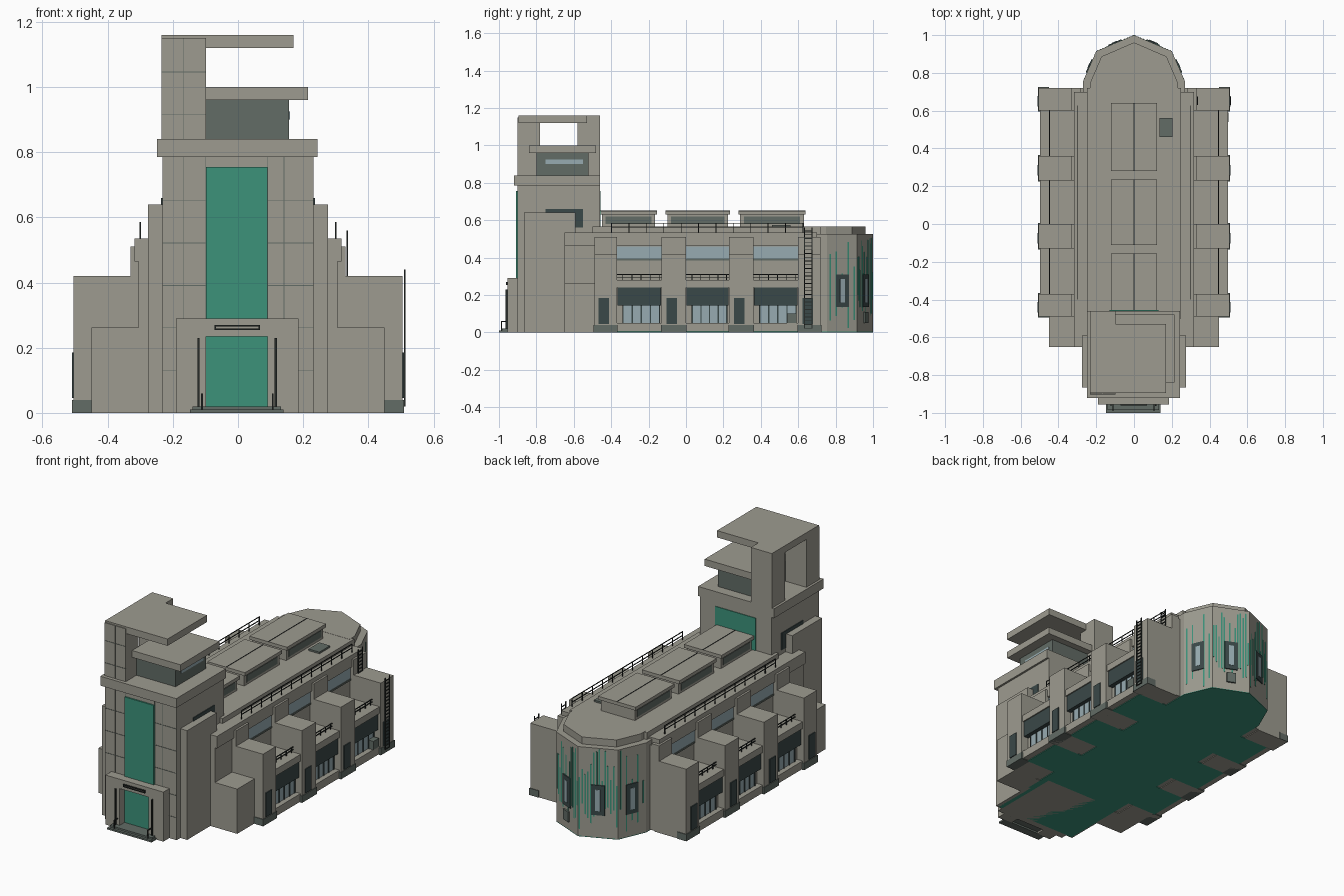
import bpy, bmesh, random
from mathutils import Matrix, Vector

random.seed(3)
cube = bpy.data.objects.get("Cube")
if cube:
    bpy.data.objects.remove(cube, do_unlink=True)


def material(name, r, g, b):
    m = bpy.data.materials.new(name)
    m.use_nodes = True
    m.diffuse_color = (r, g, b, 1)
    m.node_tree.nodes["Principled BSDF"].inputs["Base Color"].default_value = (r, g, b, 1)
    return m


concrete = material("concrete", .34, .33, .28)
green = material("green", .045, .29, .195)
slate = material("slate", .122, .15, .133)
frame = material("dark_frame", .042, .065, .065)
glass = material("pale_glass", .31, .41, .44)
iron = material("iron", .02, .025, .023)


def finish(name, bm, mat):
    bmesh.ops.recalc_face_normals(bm, faces=bm.faces)
    mesh = bpy.data.meshes.new(name)
    bm.to_mesh(mesh)
    bm.free()
    mesh.materials.append(mat)
    obj = bpy.data.objects.new(name, mesh)
    bpy.context.collection.objects.link(obj)
    return obj


def boxes(name, mat, *parts, mirror=False):
    """One object from boxes given as x, y and z ranges; mirror adds the other side."""
    bm = bmesh.new()
    for x, y, z in parts:
        for side in ((1, -1) if mirror else (1,)):
            low, high = Vector((x[0], y[0], z[0])), Vector((x[1], y[1], z[1]))
            mid = (low + high) / 2
            mid.x *= side
            size = Matrix.Diagonal((*(high - low), 1))
            bmesh.ops.create_cube(bm, size=1, matrix=Matrix.Translation(mid) @ size)
    return finish(name, bm, mat)


def prism(name, mat, outline, z0, z1):
    bm = bmesh.new()
    face = bm.faces.new([bm.verts.new((x, y, z0)) for x, y in outline])
    top = bmesh.ops.extrude_face_region(bm, geom=[face])["geom"]
    verts = [v for v in top if isinstance(v, bmesh.types.BMVert)]
    bmesh.ops.translate(bm, verts=verts, vec=(0, 0, z1 - z0))
    return finish(name, bm, mat)


def wall_plates(name, mat, plates, depth):
    """Thin upright plates on slanted walls: start, end, position, width, z range."""
    bm = bmesh.new()
    for p, q, t, w, z0, z1 in plates:
        p, q = Vector((*p, 0)), Vector((*q, 0))
        mid = p.lerp(q, t) + Vector((0, 0, (z0 + z1) / 2))
        turn = (q - p).to_track_quat('X', 'Z').to_matrix().to_4x4()
        bmesh.ops.create_cube(bm, size=1, matrix=Matrix.Translation(mid) @ turn
                              @ Matrix.Diagonal((w, depth, z1 - z0, 1)))
    return finish(name, bm, mat)


G = .004  # thickness of the floor and of thin plates
buttress = [(-.49, -.37), (-.13, 0), (.23, .36), (.6, .72)]
bays = [(a[1], b[0]) for a, b in zip(buttress, buttress[1:])]

# Hall, cornice and floor
boxes("floor", green, ((-.27, .27), (-.86, .72), (0, G)))
boxes("bay_floor", green, *[((.27, .46), b, (0, G)) for b in bays], mirror=True)
boxes("hall", concrete, ((-.305, .305), (-.65, .72), (G, .5)))
boxes("hall_roof", concrete, ((-.25, .25), (-.5, .72), (.5, .565)))
boxes("cornice", concrete, ((.2, .318), (-.65, .7), (.465, .535)), mirror=True)
boxes("front_wing", concrete, ((.27, .45), (-.65, -.49), (0, .262)), mirror=True)

# Buttresses with plinths and side doors
boxes("buttress", concrete, *[((.3, .505), b, (0, .42)) for b in buttress], mirror=True)
boxes("buttress_top", concrete, *[((.28, .33), b, (.42, .51)) for b in buttress], mirror=True)
boxes("plinth", slate, *[((.45, .509), (a - G, b + G), (0, .04)) for a, b in buttress], mirror=True)
doors = [((a + b) / 2 - .01) for a, b in buttress]
boxes("side_door", frame, *[((.5, .51), (m - .028, m + .028), (.045, .185)) for m in doors], mirror=True)

# Bays: wall, windows, shutters, balcony and rail
boxes("bay_wall", concrete, *[((.3, .46), b, (G, .25)) for b in bays], mirror=True)
boxes("balcony", concrete, *[((.3, .497), b, (.24, .28)) for b in bays], mirror=True)
boxes("bay_sill", concrete, *[((.45, .497), b, (G, .05)) for b in bays], mirror=True)
boxes("bay_window", glass, *[((.45, .466), (a + .03, b - .01), (.05, .145)) for a, b in bays], mirror=True)
boxes("shutter", frame, *[((.45, .49), (a + G, b - G), (.145, .24)) for a, b in bays], mirror=True)
mullions, rails, posts = [], [], []
for a, b in bays:
    for i in range(5):
        y = a + .03 + i * (b - a - .045) / 4
        mullions.append(((.46, .47), (y, y + .007), (.05, .145)))
        posts.append(((.445, .45), (y, y + G), (.28, .31)))
    rails += [((.445, .45), (a, b), (z, z + G)) for z in (.293, .308)]
boxes("bay_mullion", frame, *mullions, mirror=True)
boxes("balcony_rail", iron, *rails, *posts, mirror=True)
boxes("clerestory_window", glass, *[((.3, .309), b, (.395, .46)) for b in bays], mirror=True)
boxes("clerestory_sill", slate, *[((.3, .312), b, (.385, .395)) for b in bays], mirror=True)
boxes("service_unit", slate, ((.46, .5), (.54, .59), (.05, .1)))

# Roof rail, skylights and hatch
roof_posts = [((.298, .302), (y, y + G), (.53, .585)) for y in [-.4 + i * .093 for i in range(12)]]
roof_bars = [((.298, .302), (-.4, .627), (z, z + G)) for z in (.56, .582)]
boxes("roof_rail", iron, *roof_posts, *roof_bars, mirror=True)
lights = [(-.46, -.155), (-.11, .235), (.28, .64)]
boxes("skylight", concrete, *[((-.11, .11), (a + .01, b - .01), (.56, .635)) for a, b in lights])
boxes("skylight_lid", concrete, *[((-.122, .122), l, (.63, .65)) for l in lights])
boxes("skylight_pane", slate, *[((.1, .113), (a + .03, b - .03), (.58, .62)) for a, b in lights], mirror=True)
boxes("skylight_ridge", iron, *[((-.002, .002), l, (.645, .652)) for l in lights])
boxes("roof_hatch", slate, ((.135, .205), (.46, .56), (.56, .575)))

# Rounded rear end
half = [(.27, .70), (.27, .755), (.2, .915)]
outline = half + [(0, 1)] + [(-x, y) for x, y in reversed(half)]
inner = [(x * .86, .70 + (y - .70) * .87) for x, y in outline]
prism("apse_floor", green, outline, 0, G)
prism("apse", concrete, outline, G, .525)
prism("apse_roof", concrete, inner, .525, .566)
walls = list(zip(outline[1:], outline[2:]))[:4]
stripes = []
for k, (p, q) in enumerate(walls):
    n = 14 if k in (1, 2) else 5
    for i in range(n):
        low = random.uniform(.02, .2)
        stripes.append((p, q, (i + .5) / n, .008, low, random.uniform(.3, .52)))
wall_plates("apse_stripe", green, stripes, .003)
wall_plates("apse_window_frame", frame, [(p, q, .5, .075, .135, .31) for p, q in walls], .012)
wall_plates("apse_window", glass, [(p, q, .5, .028, .16, .285) for p, q in walls], .016)
wall_plates("apse_vent", slate, [(*walls[1], .5, .05, .05, .11)], .02)

# Tower with shoulders and cap
boxes("tower", concrete, ((-.232, .232), (-.9, -.46), (0, .79)))
boxes("tower_cap", concrete, ((-.248, .244), (-.92, -.46), (.785, .84)))
boxes("shoulder", concrete, ((.2, .276), (-.865, -.59), (0, .64)), mirror=True)
boxes("tower_side_window", frame, ((.22, .236), (-.75, -.55), (.56, .66)), mirror=True)
boxes("tower_front_panel", green, ((-.098, .09), (-.91, -.902), (.29, .755)))
boxes("tower_rear_panel", green, ((-.13, .13), (-.462, -.456), (.565, .755)))
seams = [((-.232, .232), (-.902, -.89), (z, z + .002)) for z in [.13 * i for i in range(1, 6)]]
seams += [((x, x + .002), (-.902, -.89), (0, .785)) for x in (-.167, -.101, .09, .14)]
boxes("tower_seam", slate, *seams)

# Lookout on top: two pillars, room and slabs
boxes("pillar", concrete, ((-.234, -.098), (-.9, -.78), (.84, 1.15)),
      ((-.234, -.098), (-.58, -.46), (.84, 1.16)))
boxes("pillar_seam", slate, ((-.167, -.165), (-.902, -.89), (.84, 1.15)),
      *[((-.234, -.098), (-.902, -.89), (z, z + .002)) for z in (.915, 1.045)])
boxes("lookout_room", slate, ((-.1, .156), (-.8, -.52), (.84, .96)))
boxes("lookout_window", glass, ((.15, .16), (-.75, -.55), (.9, .925)))
boxes("middle_slab", concrete, ((-.1, .215), (-.84, -.48), (.96, 1)))
boxes("top_slab", concrete, ((-.234, .17), (-.895, -.53), (1.12, 1.16)))

# Entrance: portal, door, sign frame, steps and handrails
boxes("portal", concrete, ((-.19, -.098), (-.955, -.89), (0, .29)),
      ((.09, .185), (-.955, -.89), (0, .29)), ((-.1, .092), (-.955, -.89), (.235, .29)))
boxes("entrance_door", green, ((-.1, .092), (-.91, -.902), (.02, .235)))
sign = [((-.072, .068), (-.962, -.95), (z, z + .005)) for z in (.254, .265)]
sign += [((x, x + .005), (-.962, -.95), (.254, .27)) for x in (-.072, .063)]
boxes("sign_frame", iron, *sign)
boxes("step", slate, ((-.148, .14), (-1, -.95), (0, .01)), ((-.14, .132), (-.985, -.9), (.01, .02)))
boxes("door_post", iron, *[((x, x + .007), (-.964, -.95), (.02, .23)) for x in (-.125, .112)])
rails = []
for x in (-.113, .104):
    rails += [((x, x + .005), (y, y + .005), (.01, .06)) for y in (-.99, -.955)]
    rails.append(((x, x + .005), (-.99, -.95), (.055, .06)))
boxes("handrail", iron, *rails)

# Ladder up the last buttress
ladder = []
for x, z0, z1 in ((.509, .02, .44), (.333, .42, .56)):
    ladder += [((x, x + .005), (y, y + .005), (z0, z1)) for y in (.63, .67)]
    ladder += [((x, x + .005), (.63, .675), (z0 + i * .02, z0 + i * .02 + G))
               for i in range(int((z1 - z0) / .02))]
boxes("ladder", iron, *ladder)
